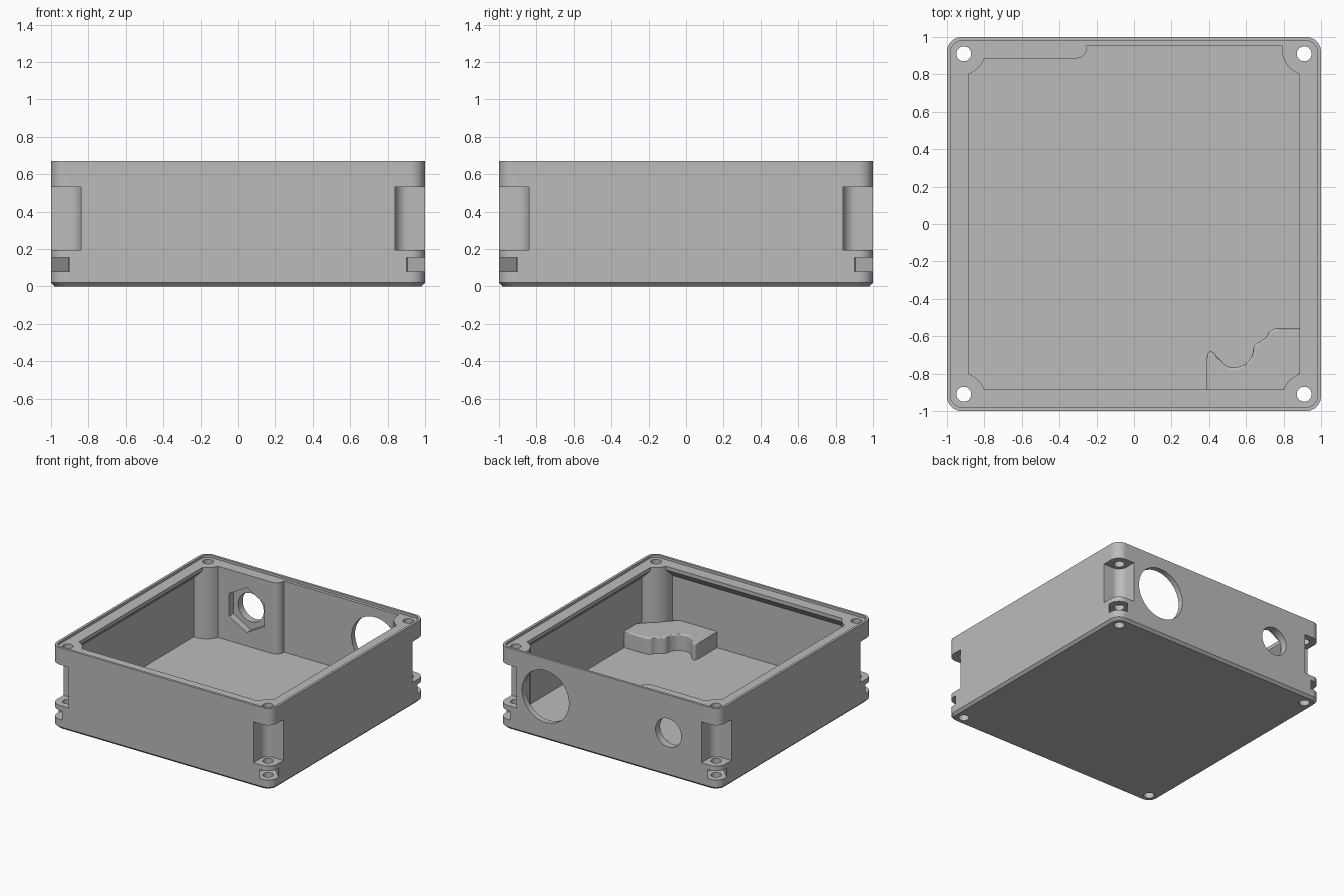
import bpy, bmesh, math
from mathutils import Matrix, Vector

cube = bpy.data.objects.get("Cube")
if cube:
    bpy.data.objects.remove(cube, do_unlink=True)

grey = bpy.data.materials.new("plain_grey")
grey.use_nodes = True
colour = (0.5, 0.5, 0.5, 1)
grey.diffuse_color = colour
grey.node_tree.nodes["Principled BSDF"].inputs["Base Color"].default_value = colour


def arc(cx, cy, r, a0, a1, n=10):
    """Points on an arc, angles in degrees."""
    return [(cx + r * math.cos(math.radians(a0 + (a1 - a0) * i / n)),
             cy + r * math.sin(math.radians(a0 + (a1 - a0) * i / n)))
            for i in range(n + 1)]


def turn(points, quarter):
    """Rotate plan points by quarter turns about the centre."""
    for _ in range(quarter):
        points = [(-y, x) for x, y in points]
    return points


def rounded(half, r):
    corner = arc(half - r, half - r, r, 0, 90)
    return [p for q in range(4) for p in turn(corner, q)]


def loft(name, rings, matrix=None):
    """Closed solid through rings of (plan points, height)."""
    bm = bmesh.new()
    loops = [[bm.verts.new((x, y, z)) for x, y in pts] for pts, z in rings]
    for low, high in zip(loops, loops[1:]):
        for i in range(len(low)):
            j = (i + 1) % len(low)
            bm.faces.new((low[i], low[j], high[j], high[i]))
    bm.faces.new(loops[0][::-1])
    bm.faces.new(loops[-1])
    if matrix:
        bm.transform(matrix)
    bmesh.ops.recalc_face_normals(bm, faces=bm.faces)
    mesh = bpy.data.meshes.new(name)
    bm.to_mesh(mesh)
    bm.free()
    mesh.materials.append(grey)
    obj = bpy.data.objects.new(name, mesh)
    bpy.context.collection.objects.link(obj)
    return obj


def activate(obj):
    bpy.ops.object.select_all(action="DESELECT")
    obj.select_set(True)
    bpy.context.view_layer.objects.active = obj


def combine(target, tool, operation="DIFFERENCE"):
    tool.hide_render = True
    mod = target.modifiers.new("combine", "BOOLEAN")
    mod.operation, mod.solver, mod.object = operation, "EXACT", tool
    activate(target)
    bpy.ops.object.modifier_apply(modifier=mod.name)
    bpy.data.objects.remove(tool, do_unlink=True)


def finish(obj):
    activate(obj)
    bpy.ops.object.shade_smooth_by_angle(angle=math.radians(30))
    mod = obj.modifiers.new("clean_shading", "WEIGHTED_NORMAL")
    mod.keep_sharp = True


# Outer body with a chamfered foot
HEIGHT, FLOOR, WALL, RIM = 0.67, 0.065, 0.955, 0.885
box = loft("enclosure_body", [(rounded(0.98, 0.07), 0), (rounded(1, 0.08), 0.02),
                              (rounded(1, 0.08), HEIGHT)])

# Cavity plan: thin walls, rounded screw towers, thick pad on the back wall
tower = [(WALL, 0.79)] + arc(0.94, 0.94, 0.15, 270, 180) + [(0.79, WALL)]
plan = list(tower)
plan += [(-0.25, WALL)] + arc(-0.31, 0.945, 0.06, 0, -90, 6) + [(-0.80, RIM)]
plan += [p for p in turn(tower, 1) if p[1] < RIM - 0.005]
plan += turn(tower, 2) + turn(tower, 3)
combine(box, loft("cavity", [(plan, FLOOR), (plan, 0.8)]))

# Overhanging rim with a sloped underside on the front and both sides
profile = [(0.975, 0.55), (0.975, 0.66), (RIM, 0.66), (RIM, 0.62), (WALL, 0.55)]
upright = Matrix.Rotation(math.radians(90), 4, "X")
for quarter in (0, 2, 3):
    matrix = Matrix.Rotation(math.radians(90 * quarter), 4, "Z") @ upright
    combine(box, loft("rim", [(profile, -0.9), (profile, 0.9)], matrix), "UNION")

# Seat for the lid, leaving a thin raised lip
seat = rounded(0.98, 0.06)
combine(box, loft("lid_seat", [(seat, 0.65), (seat, 0.8)]))

# Corner notches, diagonal nut slots and vertical screw holes
notch = [(0.84, 1.1)] + arc(0.91, 0.91, 0.07, 180, 270) + [(1.1, 0.84), (1.1, 1.1)]
slot = [((r - w) / math.sqrt(2), (r + w) / math.sqrt(2))
        for r, w in ((1.21, -0.07), (1.6, -0.07), (1.6, 0.07), (1.21, 0.07))]
screw = arc(0.91, 0.91, 0.04, 0, 360, 24)[:-1]
for quarter in range(4):
    for name, pts, low, high in (("notch", notch, 0.195, 0.53),
                                 ("nut_slot", slot, 0.08, 0.155),
                                 ("screw_hole", screw, -0.1, 0.8)):
        pts = turn(pts, quarter)
        combine(box, loft(name, [(pts, low), (pts, high)]))


# Openings through the back wall, with a hexagonal nut recess inside
def back_cut(name, x, r, sides, y0, y1):
    pts = arc(x, 0.36, r, 90, 450, sides)[:-1]
    combine(box, loft(name, [(pts, -y0), (pts, -y1)], upright))


back_cut("large_port", 0.577, 0.213, 64, 0.93, 1.1)
back_cut("small_port", -0.54, 0.117, 48, 0.8, 1.1)
back_cut("hex_recess", -0.54, 0.185, 6, 0.8, 0.94)
finish(box)

# Raised step in the front corner of the floor, with a wavy edge
wave = [(0.387, -0.72), (0.394, -0.69), (0.415, -0.682), (0.45, -0.715),
        (0.49, -0.755), (0.54, -0.768), (0.60, -0.745), (0.632, -0.70),
        (0.645, -0.65), (0.70, -0.612), (0.725, -0.575), (0.75, -0.56)]
curve = []
for i in range(1, len(wave) - 2):
    a, b, c, d = (Vector(p) for p in wave[i - 1:i + 3])
    for k in range(4):
        t = k / 4
        curve.append((b + (c - a) * t / 2 + (a * 2 - b * 5 + c * 4 - d) * t * t / 2
                      + (b * 3 - a - c * 3 + d) * t ** 3 / 2)[:])
outline = ([(0.73, -0.965), (0.387, -0.965), wave[0]] + curve + wave[-2:]
           + [(0.965, -0.56), (0.965, -0.73)])
step = loft("floor_step", [(outline, 0.05), (outline, 0.2)])
bm = bmesh.new()
bm.from_mesh(step.data)
top_edges = [e for e in bm.edges if all(v.co.z > 0.19 for v in e.verts)]
bmesh.ops.bevel(bm, geom=top_edges, offset=0.016, segments=3, profile=0.5,
                affect="EDGES", clamp_overlap=True)
bm.to_mesh(step.data)
bm.free()
finish(step)
